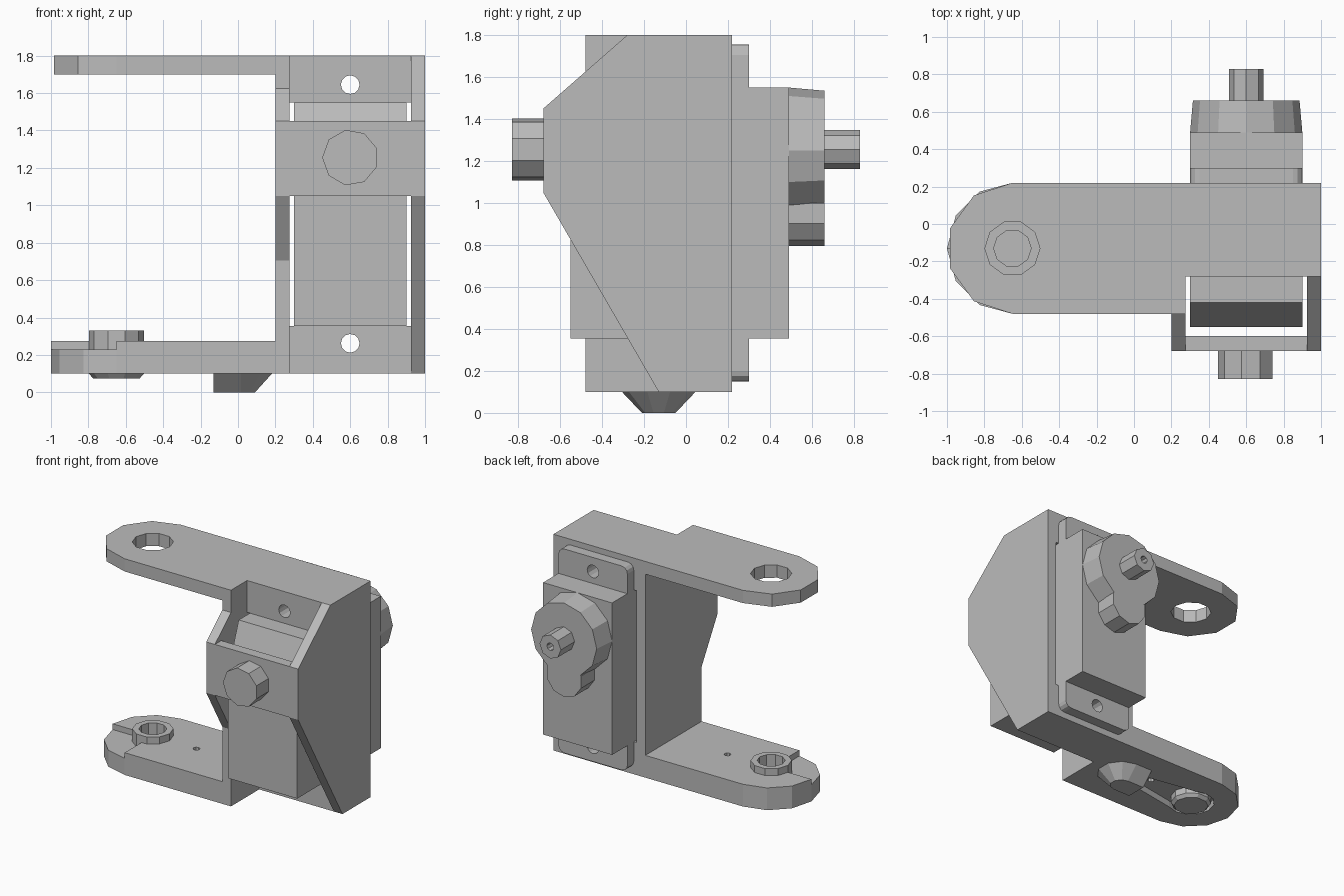
import bpy, bmesh, math

cube = bpy.data.objects.get("Cube")
if cube:
    bpy.data.objects.remove(cube, do_unlink=True)

grey = bpy.data.materials.new("plain_grey")
grey.use_nodes = True
grey.diffuse_color = (0.5, 0.5, 0.5, 1)
grey.node_tree.nodes["Principled BSDF"].inputs["Base Color"].default_value = (0.5, 0.5, 0.5, 1)

PLACE = {"x": lambda a, b, d: (d, a, b),
         "y": lambda a, b, d: (a, d, b),
         "z": lambda a, b, d: (a, b, d)}


def prism(name, axis, lo, hi, outline, end_outline=None):
    """Solid between an outline at lo and one at hi along an axis."""
    bm = bmesh.new()
    rings = [[bm.verts.new(PLACE[axis](a, b, d)) for a, b in pts]
             for pts, d in ((outline, lo), (end_outline or outline, hi))]
    n = len(outline)
    for ring in rings:
        bm.faces.new(ring)
    for i in range(n):
        j = (i + 1) % n
        bm.faces.new((rings[0][i], rings[0][j], rings[1][j], rings[1][i]))
    bmesh.ops.recalc_face_normals(bm, faces=bm.faces)
    mesh = bpy.data.meshes.new(name)
    bm.to_mesh(mesh)
    bm.free()
    mesh.materials.append(grey)
    obj = bpy.data.objects.new(name, mesh)
    bpy.context.collection.objects.link(obj)
    return obj


def rect(a0, a1, b0, b1):
    return [(a0, b0), (a1, b0), (a1, b1), (a0, b1)]


def arc(ca, cb, r, n, start=0, sweep=360):
    count = n if sweep == 360 else n + 1
    angles = [math.radians(start + sweep * i / n) for i in range(count)]
    return [(ca + r * math.cos(t), cb + r * math.sin(t)) for t in angles]


def box(name, x0, x1, y0, y1, z0, z1):
    return prism(name, "z", z0, z1, rect(x0, x1, y0, y1))


def combine(target, tool, operation):
    """Apply a boolean and discard the tool."""
    mod = target.modifiers.new("cut", "BOOLEAN")
    mod.operation, mod.solver, mod.object = operation, "EXACT", tool
    bpy.context.view_layer.objects.active = target
    bpy.ops.object.modifier_apply(modifier=mod.name)
    bpy.data.objects.remove(tool, do_unlink=True)


MID, PIVOT = 0.6, -0.65            # servo centre and arm pivot along x
CY = -0.13                         # arm centre line along y
FRONT, BACK = -0.48, 0.22          # arm edges
SCREWS = (0.262, 1.645)            # screw heights


def arm_outline(segments):
    return [(0.275, FRONT), (0.275, BACK)] + arc(PIVOT, CY, 0.35, segments, 90, 180)


# Bracket: cheeks, crossbar, mounting blocks and two arms
cheek = [(BACK, 0.1), (BACK, 1.8), (-0.28, 1.8), (-0.68, 1.45), (-0.68, 1.05), (CY, 0.1)]
inner_cheek = [(BACK, 0.1), (BACK, 1.8), (FRONT, 1.8), (FRONT, 1.625), (-0.68, 1.45),
               (-0.68, 1.05), (FRONT, 0.705), (FRONT, 0.1)]
bracket = prism("bracket", "x", 0.2, 0.275, inner_cheek)
bracket_parts = [
    prism("outer_cheek", "x", 0.925, 1, cheek),
    box("crossbar", 0.2, 1, -0.68, -0.6, 1.05, 1.45),
    box("top_block", 0.275, 0.925, -0.28, BACK, 1.55, 1.8),
    box("bottom_block", 0.275, 0.925, CY, BACK, 0.1, 0.355),
    prism("top_arm", "z", 1.7, 1.8, arm_outline(5)),
    prism("bottom_arm", "z", 0.1, 0.275, arm_outline(6)),
]
for part in bracket_parts:
    combine(bracket, part, "UNION")

# Arm holes, lowered corner and underside slot
slot = [(-0.12, CY - 0.07), (-0.12, CY + 0.07)] + arc(PIVOT, CY, 0.17, 8, 60, 240)
bracket_cuts = [
    prism("pivot_hole", "z", 1.6, 1.9, arc(PIVOT, CY, 0.147, 10)),
    prism("ring_hole", "z", 0, 0.4, arc(PIVOT, CY, 0.1, 10)),
    prism("pin_hole", "z", 0, 0.4, arc(-0.27, CY, 0.025, 8)),
    prism("horn_slot", "z", 0, 0.15, slot),
    box("lowered_corner", -1.2, PIVOT, -0.6, CY, 0.23, 0.4),
]
for cutter in bracket_cuts:
    combine(bracket, cutter, "DIFFERENCE")

# Servo flange with rounded corners
corner = 0.05
flange_outline = []
for a, b, start in ((0.85, 1.705, 0), (0.35, 1.705, 90), (0.35, 0.2, 180), (0.85, 0.2, 270)):
    flange_outline += arc(a, b, corner, 3, start, 90)
flange = prism("servo_flange", "y", BACK, 0.3, flange_outline)

# Screw holes through blocks and flange
for z in SCREWS:
    for target in (bracket, flange):
        combine(target, prism("screw_hole", "y", -0.5, 0.5, arc(MID, z, 0.05, 12)), "DIFFERENCE")

# Servo body with sloped front top edge
prism("servo_body", "x", 0.3, 0.9,
      [(0.49, 0.355), (0.49, 1.55), (-0.42, 1.55), (-0.55, 1.2), (-0.55, 0.355)])

# Gear housing: tapered drum and lower lobe
housing = prism("gear_housing", "y", 0.49, 0.66, arc(MID, 1.25, 0.3, 12), arc(MID, 1.25, 0.285, 12))
combine(housing, prism("lobe", "y", 0.49, 0.66, arc(MID, 0.95, 0.155, 10, 18)), "UNION")

# Output shaft with screw bore
shaft = prism("output_shaft", "y", 0.64, 0.83, arc(MID, 1.255, 0.093, 8))
combine(shaft, prism("bore", "y", 0.7, 0.9, arc(MID, 1.255, 0.03, 8)), "DIFFERENCE")

# Front pivot knob
prism("front_knob", "y", -0.83, -0.68, arc(MID, 1.255, 0.15, 9, 180))

# Bearing ring and its closed underside
ring = prism("bearing_ring", "z", 0.2, 0.33, arc(PIVOT, CY, 0.147, 10))
combine(ring, prism("ring_bore", "z", 0.1, 0.4, arc(PIVOT, CY, 0.1, 10)), "DIFFERENCE")
prism("bearing_cap", "z", 0.1, 0.16, arc(PIVOT, CY, 0.147, 10))
prism("bearing_cap_rim", "z", 0.075, 0.1, arc(PIVOT, CY, 0.125, 10), arc(PIVOT, CY, 0.147, 10))


# Tapered foot under the bottom arm
def foot(r):
    return [(CY, CY + r), (CY, CY - r)] + arc(0.015, CY, r, 5, -90, 180)


prism("tapered_foot", "z", 0, 0.1, foot(0.08), foot(0.175))
